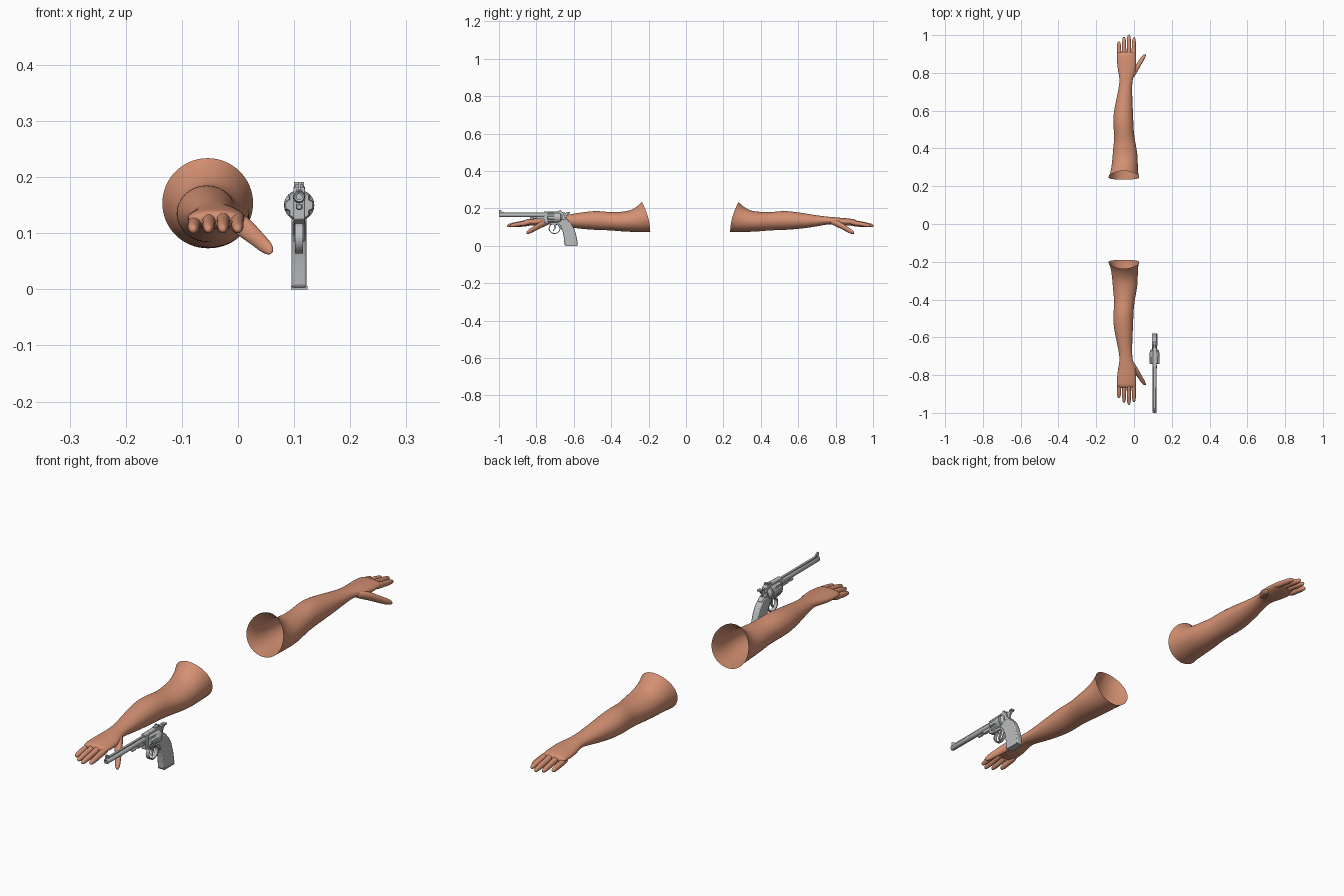
import bpy, bmesh
from math import sin, cos, pi, radians

if "Cube" in bpy.data.objects:
    bpy.data.objects.remove(bpy.data.objects["Cube"])


def material(name, rgb):
    m = bpy.data.materials.new(name)
    m.use_nodes = True
    m.diffuse_color = (*rgb, 1)
    m.node_tree.nodes["Principled BSDF"].inputs["Base Color"].default_value = (*rgb, 1)
    return m


SKIN = material("skin", (0.66, 0.28, 0.17))
STEEL = material("steel", (0.5, 0.51, 0.52))
GUN_X = 0.109
MIRROR_Y = 0.0225


def loft(bm, sections, sides, start=True, end=True, radius=lambda a, i: 1.0):
    """Skin rings (y, x, z, rx, rz, lean) that lie across the y axis."""
    rings = []
    for i, (y, x, z, rx, rz, lean) in enumerate(sections):
        ring = []
        for k in range(sides):
            a = 2 * pi * k / sides
            r = radius(a, i)
            dy = lean * (1 + sin(a)) ** 2 / 4
            ring.append(bm.verts.new((x + rx * r * cos(a), y + dy, z + rz * r * sin(a))))
        rings.append(ring)
    for p, q in zip(rings, rings[1:]):
        for k in range(sides):
            n = (k + 1) % sides
            bm.faces.new((p[k], p[n], q[n], q[k]))
    if start:
        bm.faces.new(rings[0])
    if end:
        bm.faces.new(rings[-1][::-1])


def finish(name, bm, mat, angle=None):
    bmesh.ops.recalc_face_normals(bm, faces=bm.faces)
    me = bpy.data.meshes.new(name)
    bm.to_mesh(me)
    bm.free()
    me.materials.append(mat)
    ob = bpy.data.objects.new(name, me)
    bpy.context.collection.objects.link(ob)
    bpy.ops.object.select_all(action='DESELECT')
    ob.select_set(True)
    bpy.context.view_layer.objects.active = ob
    if angle:
        bpy.ops.object.shade_smooth_by_angle(angle=radians(angle))
    else:
        bpy.ops.object.shade_smooth()
    return ob


def mirrored(name, bm):
    """Smooth flesh part, repeated on the opposite arm."""
    bmesh.ops.translate(bm, verts=bm.verts, vec=(0, -MIRROR_Y, 0))
    ob = finish(name, bm, SKIN)
    ob.location.y = MIRROR_Y
    mod = ob.modifiers.new("opposite_arm", 'MIRROR')
    mod.use_axis = (False, True, False)
    mod.use_mirror_merge = False
    sub = ob.modifiers.new("smooth", 'SUBSURF')
    sub.levels = sub.render_levels = 2


# Arms: open at the shoulder, running into the palm (y, left, right, bottom, top, lean)
outline = [
    (0.236, -0.135, 0.027, 0.073, 0.234, 0.046),
    (0.262, -0.124, 0.021, 0.073, 0.212, 0.042),
    (0.32, -0.116, 0.020, 0.074, 0.189, 0.02),
    (0.38, -0.112, 0.018, 0.076, 0.182, 0),
    (0.45, -0.104, 0.003, 0.083, 0.178, 0),
    (0.51, -0.108, -0.003, 0.084, 0.187, 0),
    (0.56, -0.111, -0.004, 0.087, 0.184, 0),
    (0.62, -0.102, -0.007, 0.092, 0.176, 0),
    (0.69, -0.087, -0.010, 0.102, 0.164, 0),
    (0.75, -0.076, -0.010, 0.114, 0.156, 0),
    (0.78, -0.078, -0.003, 0.114, 0.154, 0),
    (0.82, -0.086, 0.012, 0.107, 0.150, 0),
    (0.86, -0.090, 0.012, 0.107, 0.147, 0),
    (0.895, -0.090, 0.011, 0.110, 0.143, 0),
    (0.912, -0.084, 0.006, 0.115, 0.137, 0),
]
bm = bmesh.new()
loft(bm, [(y, (l + r) / 2, (b + t) / 2, (r - l) * 0.512, (t - b) * 0.512, s)
          for y, l, r, b, t, s in outline], 16, start=False)
mirrored("arms", bm)

# Fingers: (base x, tip x, tip y, base height)
fingers = {"little": (-0.077, -0.080, 0.966, 0.121), "ring": (-0.051, -0.053, 0.991, 0.128),
           "middle": (-0.026, -0.027, 1.003, 0.130), "index": (-0.002, 0.000, 0.988, 0.127)}
for name, (x0, x1, tip, z0) in fingers.items():
    bm = bmesh.new()
    rings = []
    for t, r in ((0, 1), (0.3, 1.1), (0.5, 0.95), (0.62, 1.02), (0.8, 0.9), (0.95, 0.72), (1, 0.3)):
        z = z0 + (0.107 - z0) * t
        rings.append((0.87 + (tip - 0.87) * t, x0 + (x1 - x0) * t, z, 0.0118 * r, 0.0125 * r, 0))
    loft(bm, rings, 10)
    mirrored(name + "_fingers", bm)

# Thumbs
bm = bmesh.new()
loft(bm, [(0.765, -0.020, 0.132, 0.012, 0.012, 0), (0.80, -0.004, 0.122, 0.020, 0.019, 0),
          (0.83, 0.014, 0.108, 0.018, 0.019, 0), (0.855, 0.032, 0.092, 0.014, 0.016, 0),
          (0.875, 0.044, 0.081, 0.013, 0.015, 0), (0.891, 0.053, 0.073, 0.011, 0.012, 0),
          (0.899, 0.058, 0.068, 0.005, 0.006, 0)], 10)
mirrored("thumbs", bm)


# Revolver helpers
def turned(name, z, profile, sides=20, x=GUN_X):
    """Round part along y from (y, radius) pairs."""
    bm = bmesh.new()
    loft(bm, [(y, x, z, r, r, 0) for y, r in profile], sides)
    return finish(name, bm, STEEL, 35)


def plate(name, outline, width, bevel=0.0, x=GUN_X):
    """Side outline of (y, z) points given thickness across x."""
    bm = bmesh.new()
    face = bm.faces.new([bm.verts.new((x - width / 2, y, z)) for y, z in outline])
    new = bmesh.ops.extrude_face_region(bm, geom=[face])["geom"]
    bmesh.ops.translate(bm, vec=(width, 0, 0),
                        verts=[v for v in new if isinstance(v, bmesh.types.BMVert)])
    ob = finish(name, bm, STEEL, 30)
    if bevel:
        mod = ob.modifiers.new("bevel", 'BEVEL')
        mod.width, mod.segments = bevel, 2
    return ob


def box(name, y0, y1, z0, z1, width, x=GUN_X):
    return plate(name, [(y0, z0), (y1, z0), (y1, z1), (y0, z1)], width, 0, x)


# Barrel with a hollow muzzle, rib, sight and ejector rod
turned("barrel", 0.165, [(-0.93, 0.005), (-0.998, 0.005), (-1.0, 0.0085), (-0.997, 0.0105),
                         (-0.75, 0.0115)])
box("barrel_rib", -0.99, -0.755, 0.172, 0.179, 0.009)
plate("front_sight", [(-1.0, 0.176), (-0.972, 0.176), (-0.992, 0.191), (-0.999, 0.191)], 0.005)
turned("ejector_rod", 0.147, [(-0.835, 0.004), (-0.832, 0.006), (-0.815, 0.006), (-0.813, 0.0045),
                              (-0.75, 0.0045)], 12)
box("ejector_shroud", -0.80, -0.75, 0.143, 0.16, 0.012)

# Fluted cylinder
bm = bmesh.new()
loft(bm, [(y, GUN_X, 0.15, r, r, 0) for y, r in
          ((-0.741, 0.024), (-0.738, 0.0265), (-0.705, 0.0265), (-0.698, 0.027), (-0.680, 0.027))],
     48, radius=lambda a, i: 1 - (0.2 * max(0, cos(6 * a + pi)) if i < 3 else 0))
finish("cylinder", bm, STEEL, 35)
turned("recoil_shield", 0.15, [(-0.680, 0.024), (-0.672, 0.024), (-0.662, 0.015)])

# Frame, sight and hammer
plate("frame", [(-0.76, 0.125), (-0.74, 0.117), (-0.69, 0.115), (-0.665, 0.085), (-0.635, 0.10),
                (-0.625, 0.135), (-0.648, 0.152), (-0.655, 0.178), (-0.665, 0.184),
                (-0.76, 0.182)], 0.020, 0.002)
box("rear_sight", -0.69, -0.665, 0.181, 0.187, 0.014)
for side in (-1, 1):
    box("rear_sight_post", -0.675, -0.667, 0.184, 0.191, 0.006, GUN_X + side * 0.006)
plate("hammer", [(-0.662, 0.145), (-0.64, 0.14), (-0.638, 0.16), (-0.622, 0.176), (-0.624, 0.181),
                 (-0.645, 0.176), (-0.658, 0.179)], 0.009, 0.001)
box("hammer_spur", -0.638, -0.621, 0.174, 0.180, 0.016)

# Grip and its butt plate
plate("grip", [(-0.688, 0.122), (-0.672, 0.108), (-0.660, 0.080), (-0.653, 0.045), (-0.650, 0.006),
               (-0.640, 0.0), (-0.583, 0.0), (-0.578, 0.008), (-0.585, 0.050), (-0.598, 0.092),
               (-0.615, 0.122), (-0.640, 0.143), (-0.662, 0.140)], 0.027, 0.004)
box("butt_plate", -0.645, -0.582, 0.0, 0.006, 0.029)

# Trigger guard swept as a ring, and trigger
bm = bmesh.new()
count = 28
rings = []
for k in range(count):
    a = 2 * pi * k / count
    rings.append([bm.verts.new((GUN_X + w, -0.703 + r * 1.1 * cos(a), 0.092 + r * sin(a)))
                  for w, r in ((-0.007, 0.024), (0.007, 0.024), (0.007, 0.0285), (-0.007, 0.0285))])
for k in range(count):
    p, q = rings[k], rings[(k + 1) % count]
    for j in range(4):
        n = (j + 1) % 4
        bm.faces.new((p[j], p[n], q[n], q[j]))
finish("trigger_guard", bm, STEEL, 35)
plate("trigger", [(-0.708, 0.118), (-0.692, 0.118), (-0.696, 0.095), (-0.708, 0.078),
                  (-0.712, 0.080), (-0.704, 0.097)], 0.007)
